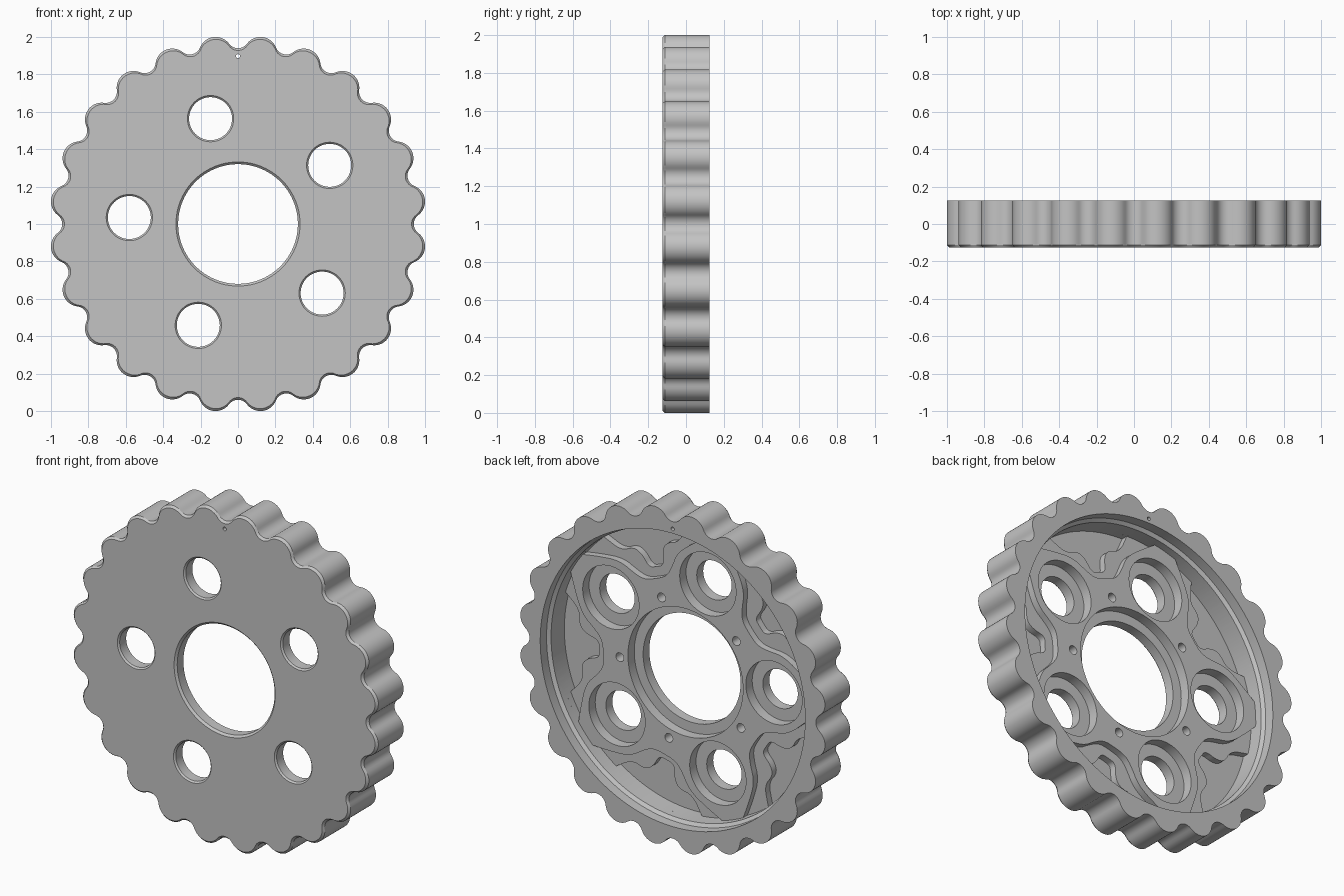
import bpy
import bmesh
from math import sin, cos, pi, radians

if "Cube" in bpy.data.objects:
    bpy.data.objects.remove(bpy.data.objects["Cube"])

CENTRE_Z = 1.0
HALF = 0.125          # half of the thickness
HUB_Y = 0.005         # hub face inside the back recess
LIP_Y = -0.055        # seat of the counterbores
RIM = 0.851           # inner wall of the rim
BOSS_ANGLES = [32.6 + 72 * i for i in range(5)]
WEB_ANGLES = [a + 36 for a in BOSS_ANGLES]

metal = bpy.data.materials.new("grey metal")
metal.use_nodes = True
GREY = (0.55, 0.55, 0.55, 1)
metal.diffuse_color = GREY
metal.node_tree.nodes["Principled BSDF"].inputs["Base Color"].default_value = GREY


def polar(r, deg, at=(0, 0)):
    return at[0] + r * cos(radians(deg)), at[1] + r * sin(radians(deg))


def arc(r, start, end, at=(0, 0), n=12):
    return [polar(r, start + (end - start) * i / n, at) for i in range(n)]


def loft(name, layers):
    """Closed solid through (outline, y) layers that share a point count."""
    bm = bmesh.new()
    rings = [[bm.verts.new((x, y, z)) for x, z in pts] for pts, y in layers]
    n = len(rings[0])
    for a, b in zip(rings, rings[1:]):
        for i in range(n):
            j = (i + 1) % n
            bm.faces.new((a[i], a[j], b[j], b[i]))
    bm.faces.new(rings[0])
    bm.faces.new(rings[-1])
    bmesh.ops.recalc_face_normals(bm, faces=bm.faces)
    mesh = bpy.data.meshes.new(name)
    bm.to_mesh(mesh)
    bm.free()
    mesh.materials.append(metal)
    obj = bpy.data.objects.new(name, mesh)
    bpy.context.collection.objects.link(obj)
    obj.location.z = CENTRE_Z
    return obj


def bore(name, steps, at=(0, 0), n=48):
    """Stepped round cutter from (radius, y) pairs."""
    return loft(name, [(arc(r, 0, 360, at, n), y) for r, y in steps])


def rounded(pts, passes=3):
    """Corner-cutting smoothing of an open path that keeps its ends."""
    for _ in range(passes):
        out = [pts[0]]
        for (ax, az), (bx, bz) in zip(pts, pts[1:]):
            out.append((ax * 0.75 + bx * 0.25, az * 0.75 + bz * 0.25))
            out.append((ax * 0.25 + bx * 0.75, az * 0.25 + bz * 0.75))
        pts = out + [pts[-1]]
    return pts


def pocket(name, half, turn, floor):
    """Mirrored pocket: smooth inner edge from (angle, radius) pairs, open to the rim wall."""
    edge = [(-a, r) for a, r in reversed(half[1:])] + half
    reach = half[-1][0]
    inner = rounded([polar(r, a + turn) for a, r in edge])
    outer = arc(RIM, turn + reach, turn - reach, n=24)[1:]
    return loft(name, [(inner + outer, floor), (inner + outer, HUB_Y + 0.02)])


# Scalloped disc: round lobes joined by round valleys, chamfered front edge
LOBES = 24
PITCH = 360 / LOBES
SWEEP = 53.13
edge = []
for i in range(LOBES):
    lobe = PITCH * (i + 0.5)
    valley = PITCH * (i + 1)
    turn = SWEEP + PITCH / 2
    edge += arc(0.09, lobe - turn, lobe + turn, polar(0.918, lobe), 14)
    edge += arc(0.06, valley + 180 + SWEEP, valley + 180 - SWEEP, polar(1.0, valley), 10)
bevelled = [(x * 0.987, z * 0.987) for x, z in edge]
disc = loft("scalloped_disc", [(bevelled, -HALF), (edge, -HALF + 0.013), (edge, HALF)])

# Stepped round recess in the back
cutters = [bore("back_recess", [(RIM, HUB_Y), (RIM, 0.05), (0.87, 0.065), (0.87, 0.2)], n=128)]

# Centre bore with front chamfer and counterbore
cutters.append(bore("centre_bore", [(0.342, -0.135), (0.32, -0.113), (0.32, LIP_Y),
                                    (0.378, LIP_Y), (0.378, 0.1)], n=96))

# Five counterbored holes
for a in BOSS_ANGLES:
    cutters.append(bore("bolt_hole", [(0.134, -0.135), (0.115, -0.116), (0.115, LIP_Y),
                                      (0.185, LIP_Y), (0.185, 0.1)], polar(0.582, a)))

# Pockets between the bosses: shallow shoulder, deeper T shape, blind screw hole
SHOULDER = [(0, 0.54), (8, 0.55), (12.5, 0.6), (17, 0.7), (26, 0.79), (31, RIM)]
DEEP = [(0, 0.595), (5, 0.6), (6, 0.68), (9, 0.73), (16, 0.74), (20, RIM)]
for a in WEB_ANGLES:
    cutters.append(pocket("shoulder_pocket", SHOULDER, a, -0.035))
    cutters.append(pocket("deep_pocket", DEEP, a, -0.075))
    cutters.append(bore("screw_hole", [(0.026, -0.07), (0.026, 0.1)], polar(0.432, a), 20))

# Small index hole through the rim
cutters.append(bore("index_hole", [(0.011, -0.2), (0.011, 0.2)], polar(0.897, 90), 16))

for c in cutters:
    c.hide_render = True
    mod = disc.modifiers.new(c.name, "BOOLEAN")
    mod.operation = "DIFFERENCE"
    mod.solver = "EXACT"
    mod.object = c

# Bake the cuts and drop the cutters
graph = bpy.context.evaluated_depsgraph_get()
baked = bpy.data.meshes.new_from_object(disc.evaluated_get(graph))
disc.modifiers.clear()
disc.data = baked
for c in cutters:
    bpy.data.objects.remove(c)

bpy.ops.object.select_all(action="DESELECT")
disc.select_set(True)
bpy.context.view_layer.objects.active = disc
bpy.ops.object.shade_smooth_by_angle(angle=radians(30))
